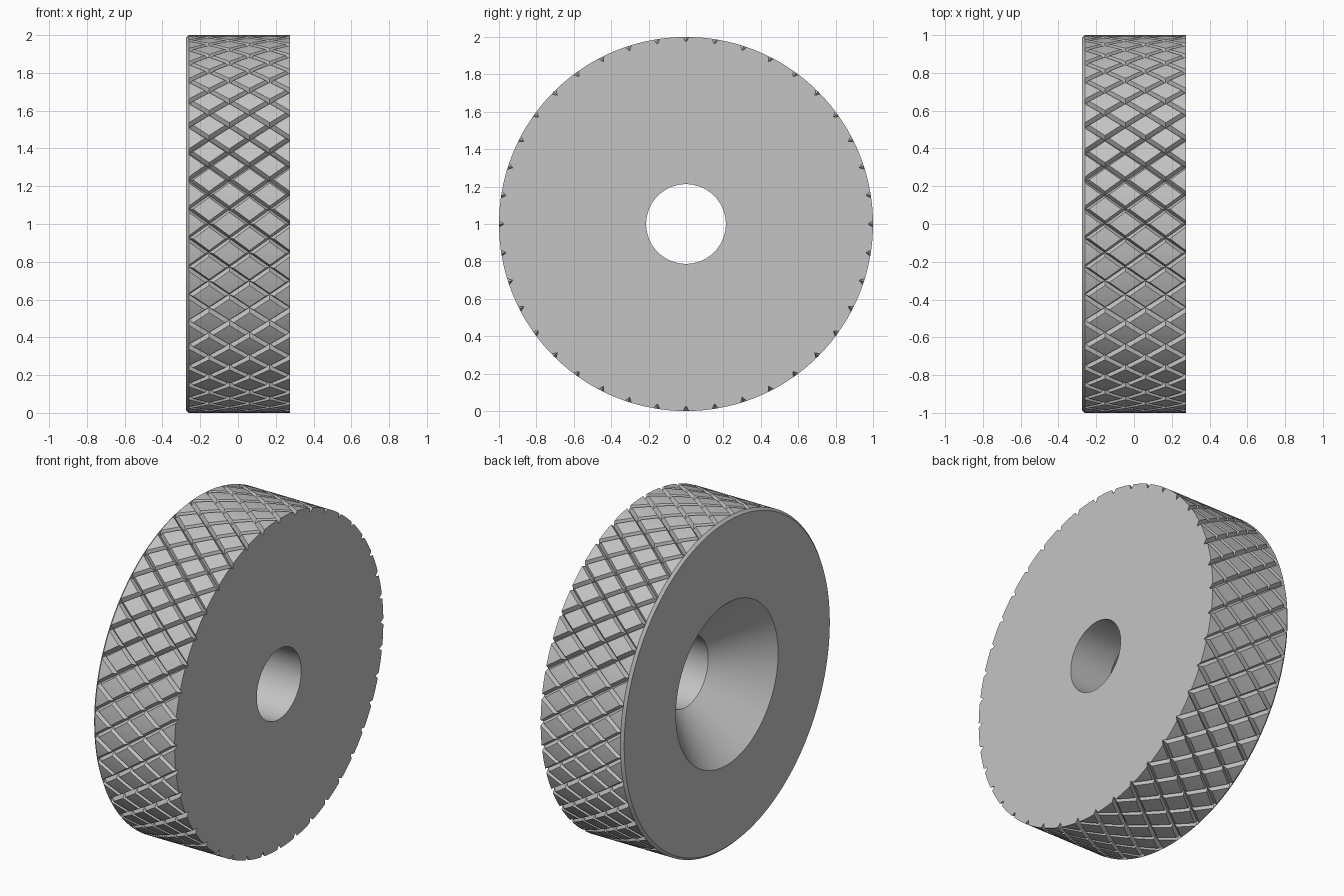
import bpy, bmesh, math
from mathutils import Vector, Matrix

old = bpy.data.objects.get("Cube")
if old:
    bpy.data.objects.remove(old, do_unlink=True)

# Dimensions
COUNT = 40                        # grooves in each direction
STEP = 2 * math.pi / COUNT        # angle of one groove spacing
HALF = 0.0165                     # half groove width, as an angle
DEPTH = 0.027                     # groove depth
X0, X1 = -0.26, 0.275             # knurled band
ROWS = 5                          # half diamonds across the band
SLOPE = ROWS * STEP / 2 / (X1 - X0)
BORE, SINK = 0.213, 0.49          # hole and countersink radii
CHAMFER = 0.015
AXIS = Vector((0, 0, 1))

bm = bmesh.new()


def cut(point, normal):
    """Split the flat strip along a line."""
    bmesh.ops.bisect_plane(bm, geom=bm.verts[:] + bm.edges[:] + bm.faces[:], dist=1e-6,
                           plane_co=(*point, 0), plane_no=(*normal, 0))


def groove_depth(x, t):
    """Depth of the deeper of the two crossing V grooves."""
    d = 0
    for sign in (1, -1):
        p = t + sign * SLOPE * (x - X1)
        off = abs(p - round(p / STEP) * STEP)
        d = max(d, DEPTH * (1 - off / HALF))
    return d if d > 1e-5 else 0


# One unrolled sector of the knurl: x across the band, y as angle
bm.faces.new([bm.verts.new((x, t, 0)) for x, t in
              ((X0, 0), (X1, 0), (X1, STEP), (X0, STEP))])
for t in (HALF, STEP / 2 - HALF, STEP / 2, STEP / 2 + HALF, STEP - HALF):
    cut((X0, t), (0, 1))
for i in range(1, ROWS):
    cut((X0 + (X1 - X0) * i / ROWS, 0), (1, 0))
for sign in (1, -1):
    for k in range(-3, 5):
        for off in (-HALF, 0, HALF):
            cut((X1, k * STEP + off), (sign * SLOPE, 1))

# Wrap the sector round the axis and repeat it
for v in bm.verts:
    x, t = v.co.x, v.co.y
    r = 1 - groove_depth(x, t)
    v.co = (x, r * math.cos(t), 1 + r * math.sin(t))
sector = bm.verts[:] + bm.edges[:] + bm.faces[:]
for i in range(1, COUNT):
    new = bmesh.ops.duplicate(bm, geom=sector)["geom"]
    bmesh.ops.rotate(bm, verts=[g for g in new if isinstance(g, bmesh.types.BMVert)],
                     cent=AXIS, matrix=Matrix.Rotation(i * STEP, 3, 'X'))
bmesh.ops.remove_doubles(bm, verts=bm.verts[:], dist=5e-5)


def lathe_from(edge_x, profile):
    """Extrude the rim at edge_x through a list of (x, radius) rings."""
    edges = [e for e in bm.edges if e.is_boundary
             and all(abs(v.co.x - edge_x) < 1e-4 for v in e.verts)]
    for x, r in profile:
        geom = bmesh.ops.extrude_edge_only(bm, edges=edges)["geom"]
        edges = [g for g in geom if isinstance(g, bmesh.types.BMEdge)]
        for v in (g for g in geom if isinstance(g, bmesh.types.BMVert)):
            d = Vector((0, v.co.y, v.co.z - 1)).normalized() * r
            v.co = (x, d.y, 1 + d.z)


# Flat face with bore, then groove ends, chamfer, far face and countersink
lathe_from(X1, [(X1, BORE), (0, BORE)])
lathe_from(X0, [(X0, 1), (-X1, 1 - CHAMFER), (-X1, SINK), (0, BORE)])
bmesh.ops.remove_doubles(bm, verts=bm.verts[:], dist=5e-5)
bmesh.ops.recalc_face_normals(bm, faces=bm.faces[:])

mesh = bpy.data.meshes.new("knurled_wheel")
bm.to_mesh(mesh)
bm.free()
wheel = bpy.data.objects.new("knurled_wheel", mesh)
bpy.context.collection.objects.link(wheel)

# Plain grey
grey = bpy.data.materials.new("light_grey")
grey.use_nodes = True
colour = (0.55, 0.55, 0.55, 1)
grey.diffuse_color = colour
grey.node_tree.nodes["Principled BSDF"].inputs["Base Color"].default_value = colour
mesh.materials.append(grey)

# Smooth round surfaces, sharp groove edges
bpy.ops.object.select_all(action='DESELECT')
wheel.select_set(True)
bpy.context.view_layer.objects.active = wheel
bpy.ops.object.shade_smooth_by_angle(angle=math.radians(25))
